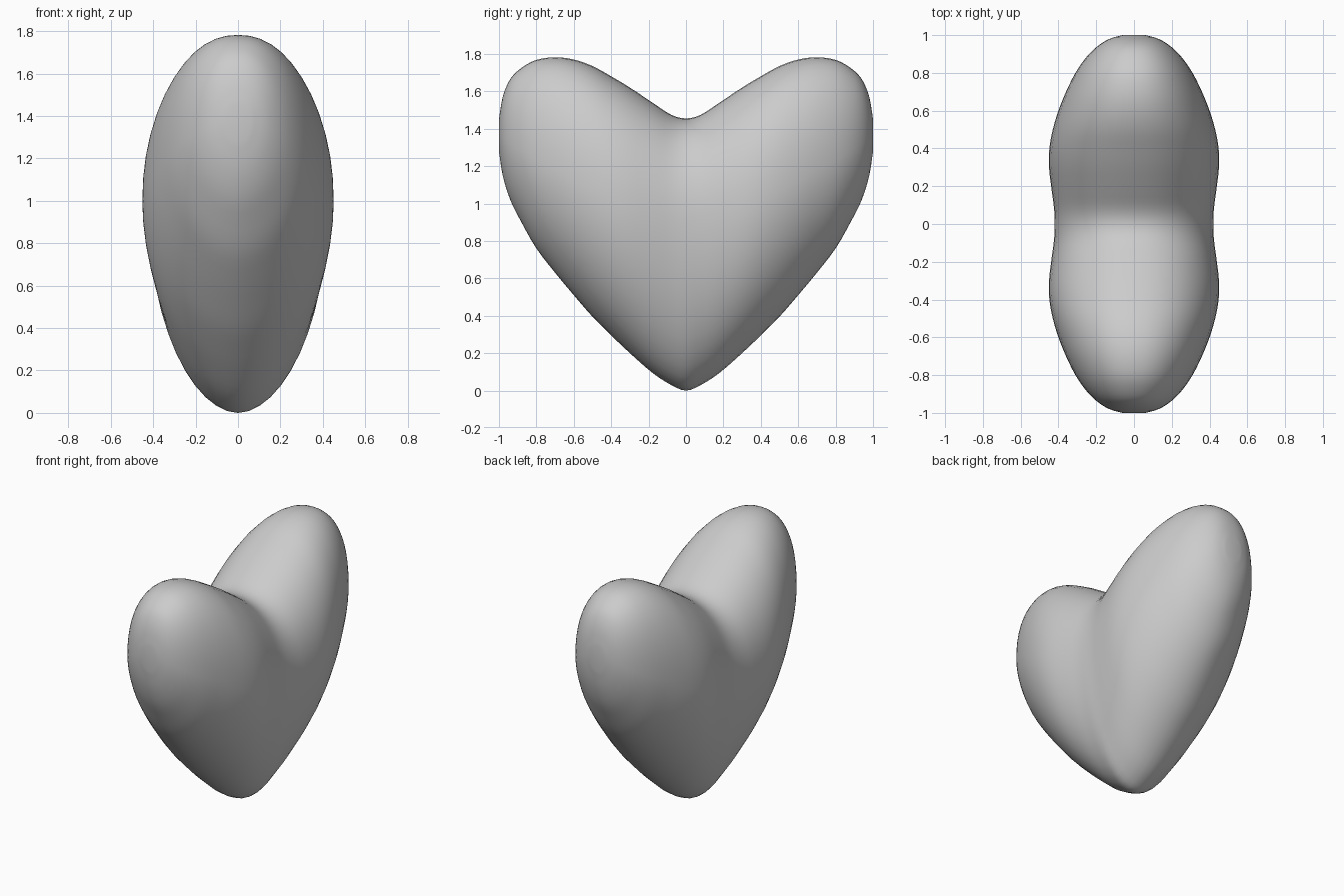
import bpy, bmesh, math

if "Cube" in bpy.data.objects:
    bpy.data.objects.remove(bpy.data.objects["Cube"])

# Slices across half the heart: y, bottom z, z of widest point, top z, half width
HALF = [
    (0.00, 0.00, 0.92, 1.455, 0.42),
    (0.08, 0.03, 0.93, 1.475, 0.423),
    (0.18, 0.095, 0.95, 1.54, 0.436),
    (0.30, 0.20, 0.98, 1.62, 0.45),
    (0.40, 0.295, 1.02, 1.68, 0.448),
    (0.50, 0.395, 1.07, 1.735, 0.43),
    (0.60, 0.51, 1.12, 1.77, 0.40),
    (0.70, 0.63, 1.18, 1.782, 0.36),
    (0.80, 0.76, 1.23, 1.768, 0.31),
    (0.88, 0.90, 1.28, 1.725, 0.255),
    (0.94, 1.02, 1.32, 1.665, 0.195),
    (0.98, 1.15, 1.35, 1.57, 0.13),
    (1.00, 1.28, 1.37, 1.45, 0.06),
]
SEGMENTS = 48
STEPS = 3


def spline(p0, p1, p2, p3, t):
    return tuple(
        0.5 * (2 * b + (c - a) * t + (2 * a - 5 * b + 4 * c - d) * t * t
               + (3 * b - a - 3 * c + d) * t ** 3)
        for a, b, c, d in zip(p0, p1, p2, p3))


def signed_power(v, e):
    return math.copysign(abs(v) ** e, v)


def section(y, low, mid, top, width):
    pts = []
    for i in range(SEGMENTS):
        a = 2 * math.pi * i / SEGMENTS
        c, s = math.cos(a), math.sin(a)
        e = 2 / 2.2 if s > 0 else 2 / 1.9
        reach = top - mid if s > 0 else mid - low
        pts.append((width * signed_power(c, e), y, mid + reach * signed_power(s, e)))
    return pts


# Mirror the slices, then interpolate smoothly between them
rows = [(-r[0],) + r[1:] for r in reversed(HALF[1:])] + HALF
last = len(rows) - 1
slices = []
for i in range(last):
    for k in range(STEPS):
        slices.append(spline(rows[max(i - 1, 0)], rows[i], rows[i + 1],
                             rows[min(i + 2, last)], k / STEPS))
slices.append(rows[-1])

# Loft the heart body and close the two ends
bm = bmesh.new()
rings = [[bm.verts.new(p) for p in section(*s)] for s in slices]
for a, b in zip(rings, rings[1:]):
    for i in range(SEGMENTS):
        j = (i + 1) % SEGMENTS
        bm.faces.new((a[i], a[j], b[j], b[i]))
for ring, y in ((rings[0], -1.0), (rings[-1], 1.0)):
    tip = bm.verts.new((0, y, HALF[-1][2]))
    for i in range(SEGMENTS):
        bm.faces.new((ring[i], ring[(i + 1) % SEGMENTS], tip))
bmesh.ops.recalc_face_normals(bm, faces=bm.faces)
for v in bm.verts:
    v.co.z = max(v.co.z, 0.0)
for f in bm.faces:
    f.smooth = True

mesh = bpy.data.meshes.new("heart")
bm.to_mesh(mesh)
bm.free()
heart = bpy.data.objects.new("heart", mesh)
bpy.context.collection.objects.link(heart)
